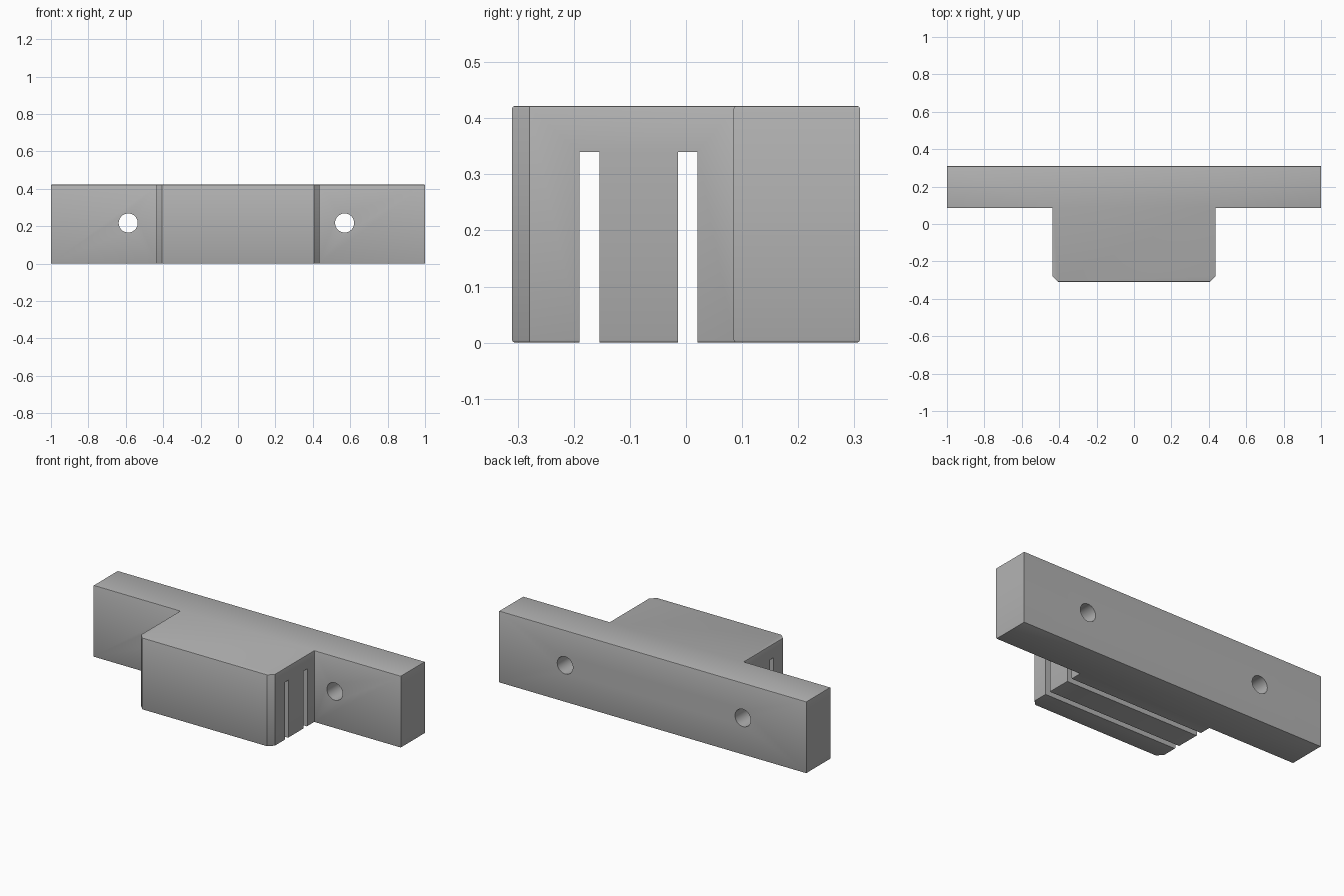
import bpy
import bmesh
import math

default = bpy.data.objects.get("Cube")
if default:
    bpy.data.objects.remove(default, do_unlink=True)

HEIGHT = 0.422
BACK, PLATE_FRONT, BLOCK_FRONT = 0.31, 0.085, -0.31
BLOCK_HALF, CHAMFER = 0.437, 0.031

grey = bpy.data.materials.new("plain_grey")
grey.use_nodes = True
colour = (0.45, 0.45, 0.45, 1)
grey.diffuse_color = colour
grey.node_tree.nodes["Principled BSDF"].inputs["Base Color"].default_value = colour


def cut(target, cutter):
    """Subtract a cutter from the target, then discard it."""
    cutter.hide_render = True
    mod = target.modifiers.new("cut", 'BOOLEAN')
    mod.operation = 'DIFFERENCE'
    mod.solver = 'EXACT'
    mod.object = cutter
    bpy.context.view_layer.objects.active = target
    bpy.ops.object.modifier_apply(modifier=mod.name)
    bpy.data.objects.remove(cutter, do_unlink=True)


# T-shaped body: half outline mirrored, then extruded upwards
half = [(BLOCK_HALF - CHAMFER, BLOCK_FRONT), (BLOCK_HALF, BLOCK_FRONT + CHAMFER),
        (BLOCK_HALF, PLATE_FRONT), (1, PLATE_FRONT), (1, BACK)]
outline = half + [(-x, y) for x, y in reversed(half)]
bm = bmesh.new()
base = bm.faces.new([bm.verts.new((x, y, 0)) for x, y in outline])
top = bmesh.ops.extrude_face_region(bm, geom=[base])["geom"]
bmesh.ops.translate(bm, vec=(0, 0, HEIGHT),
                    verts=[g for g in top if isinstance(g, bmesh.types.BMVert)])
bmesh.ops.recalc_face_normals(bm, faces=bm.faces)

# Slightly softened top and bottom rims
rims = [e for e in bm.edges if abs(e.verts[0].co.z - e.verts[1].co.z) < 0.001]
bmesh.ops.bevel(bm, geom=rims, offset=0.005, segments=2, profile=0.5, affect='EDGES')
mesh = bpy.data.meshes.new("mounting_block")
bm.to_mesh(mesh)
bm.free()
body = bpy.data.objects.new("mounting_block", mesh)
bpy.context.collection.objects.link(body)
mesh.materials.append(grey)

# Two slots open at the bottom, running right across the block
for y in (-0.172, 0.003):
    bpy.ops.mesh.primitive_cube_add(size=1, location=(0, y, 0.12))
    slot = bpy.context.object
    slot.name = "slot_cutter"
    slot.scale = (1.2, 0.035, 0.44)
    cut(body, slot)

# Screw holes through the two wings
for x in (-0.587, 0.57):
    bpy.ops.mesh.primitive_cylinder_add(vertices=48, radius=0.051, depth=0.6,
                                        location=(x, 0.2, 0.217),
                                        rotation=(math.pi / 2, 0, 0))
    hole = bpy.context.object
    hole.name = "hole_cutter"
    cut(body, hole)

# Single material, smooth holes and rims with crisp corners
body.data.materials.clear()
body.data.materials.append(grey)
bpy.ops.object.select_all(action='DESELECT')
body.select_set(True)
bpy.context.view_layer.objects.active = body
bpy.ops.object.shade_smooth_by_angle(angle=math.radians(25))
